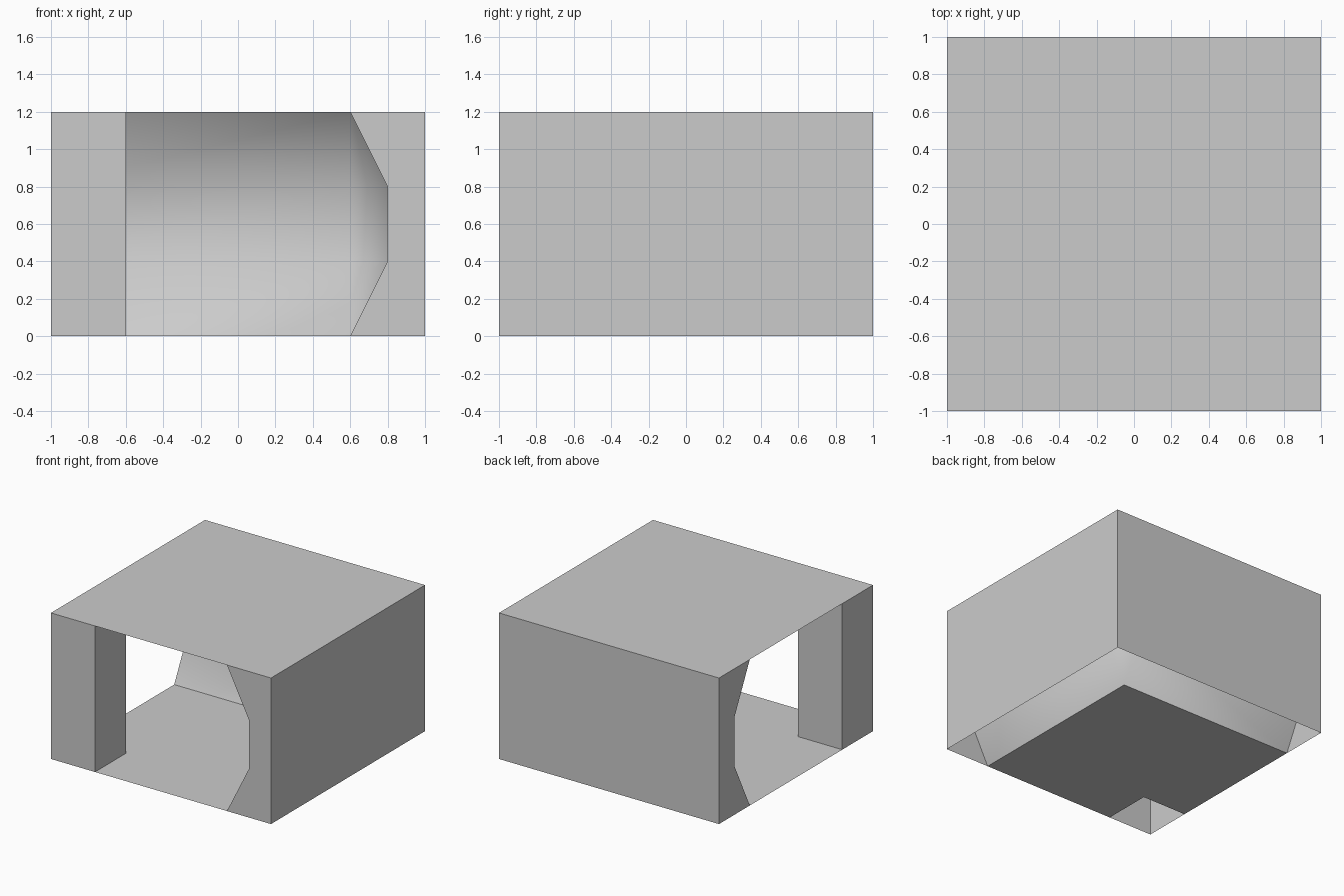
import bpy

if "Cube" in bpy.data.objects:
    bpy.data.objects.remove(bpy.data.objects["Cube"])

H = 1.2          # overall height
E = 1.0          # outer half width
C = 0.6          # floor / ceiling corner
PROFILE = [(0.6, 0.0), (0.8, 0.4), (0.8, 0.8), (0.6, 1.2)]  # inner wall section


def make(name, faces, smooth=False):
    """Build an object from faces given as point lists, sharing equal points."""
    index, verts, polys = {}, [], []
    for face in faces:
        poly = []
        for p in face:
            key = tuple(round(v, 4) for v in p)
            if key not in index:
                index[key] = len(verts)
                verts.append(key)
            if index[key] not in poly:
                poly.append(index[key])
        if len(poly) > 2:
            polys.append(poly)
    mesh = bpy.data.meshes.new(name)
    mesh.from_pydata(verts, [], polys)
    mesh.polygons.foreach_set("use_smooth", [smooth] * len(polys))
    mesh.update()
    obj = bpy.data.objects.new(name, mesh)
    bpy.context.collection.objects.link(obj)
    return obj


def upright(a, b):
    """Full-height vertical quad from plan point a to b."""
    return [(*a, 0), (*b, 0), (*b, H), (*a, H)]


# Flat roof over the whole tile
make("roof", [[(-E, -E, H), (E, -E, H), (E, E, H), (-E, E, H)]])

# Floor of the corner passage, stopping at the pillar and the walls
make("floor", [[(-C, -E, 0), (C, -E, 0), (C, C, 0), (-E, C, 0),
                (-E, -C, 0), (-C, -C, 0)]])

# Outer right and back walls
make("outer_walls", [upright((E, -E), (E, E)), upright((E, E), (-E, E))])

# Square pillar on the inside of the bend
ring = [(-E, -E), (-C, -E), (-C, -C), (-E, -C)]
make("corner_pillar", [upright(ring[i], ring[(i + 1) % 4]) for i in range(4)])

# Wall ends showing the angled section, at the front and left openings
front = [(E, -E, H)] + [(o, -E, z) for o, z in reversed(PROFILE)] + [(E, -E, 0)]
left = [(-E, x, z) for x, _, z in reversed([(p[0], p[1], p[2]) for p in front])]
make("front_wall_end", [front])
make("left_wall_end", [left])

# Smooth angled inner wall turning the bend with a cut-off corner
rows = [[(o, -E, z), (o, C, z), (C, o, z), (-E, o, z)] for o, z in PROFILE]
make("inner_wall", [[lo[i + 1], lo[i], hi[i], hi[i + 1]]
                    for lo, hi in zip(rows, rows[1:]) for i in range(3)],
     smooth=True)
